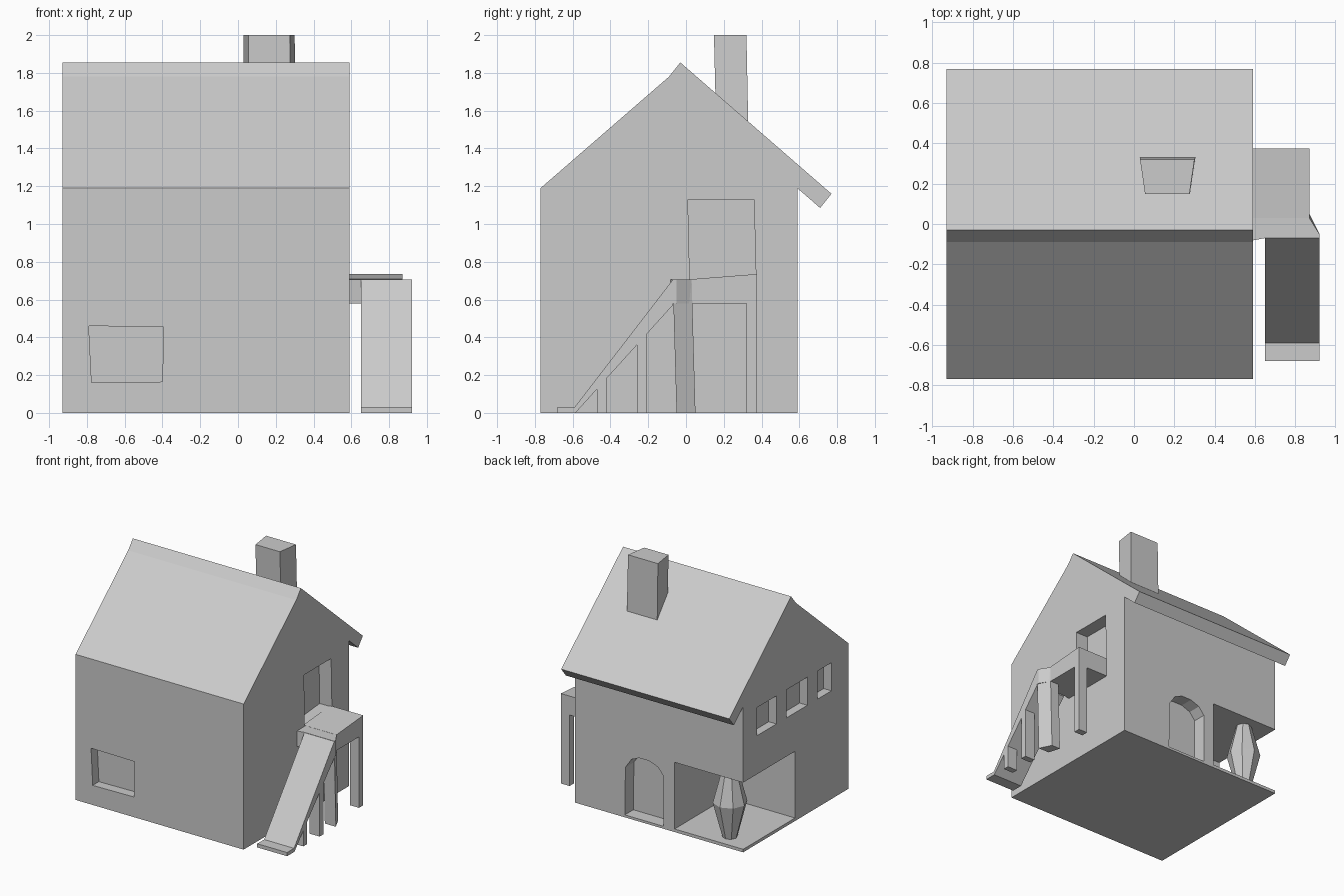
import bpy, bmesh, math

if "Cube" in bpy.data.objects:
    bpy.data.objects.remove(bpy.data.objects["Cube"])


def loft(name, a, b):
    """Closed solid between two rings of 3D points."""
    bm = bmesh.new()
    va = [bm.verts.new(p) for p in a]
    vb = [bm.verts.new(p) for p in b]
    n = len(a)
    bm.faces.new(va)
    bm.faces.new(vb[::-1])
    for i in range(n):
        j = (i + 1) % n
        bm.faces.new((va[j], va[i], vb[i], vb[j]))
    bmesh.ops.recalc_face_normals(bm, faces=bm.faces)
    me = bpy.data.meshes.new(name)
    bm.to_mesh(me)
    bm.free()
    ob = bpy.data.objects.new(name, me)
    bpy.context.collection.objects.link(ob)
    return ob


def prism_x(name, yz, x0, x1):
    return loft(name, [(x0, y, z) for y, z in yz], [(x1, y, z) for y, z in yz])


def prism_y(name, xz, y0, y1):
    return loft(name, [(x, y0, z) for x, z in xz], [(x, y1, z) for x, z in xz])


def prism_z(name, xy, z0, z1):
    return loft(name, [(x, y, z0) for x, y in xy], [(x, y, z1) for x, y in xy])


def box(name, x0, x1, y0, y1, z0, z1):
    return prism_z(name, [(x0, y0), (x1, y0), (x1, y1), (x0, y1)], z0, z1)


L, R, F, B = -0.93, 0.59, -0.77, 0.59

# gabled house body
house = prism_x("house_body", [(F, 0), (B, 0), (B, 1.19), (-0.09, 1.78), (F, 1.19)], L, R)

# openings: front window, landing door, porch, arched back door, left windows
arch = [(-0.21, 0.02), (0.14, 0.02), (0.135, 0.41), (0.08, 0.49), (0.01, 0.52),
        (-0.08, 0.52), (-0.16, 0.49), (-0.21, 0.43)]
cutters = [
    prism_y("cut_window", [(-0.775, 0.16), (-0.40, 0.165), (-0.395, 0.455), (-0.79, 0.46)],
            F - 0.1, F + 0.08),
    prism_x("cut_door", [(0.02, 0.70), (0.37, 0.73), (0.36, 1.13), (0.01, 1.13)],
            R - 0.11, R + 0.1),
    box("cut_porch", L - 0.1, -0.31, -0.08, B + 0.1, 0.025, 0.57),
    prism_y("cut_arch", arch, B - 0.11, B + 0.1),
]
for y0, y1 in ((0.16, 0.41), (-0.24, 0.03), (-0.55, -0.37)):
    cutters.append(box("cut_side_window", L - 0.1, L + 0.07, y0, y1, 0.885, 1.115))

bpy.context.view_layer.objects.active = house
for c in cutters:
    c.hide_render = True
    m = house.modifiers.new("cut", 'BOOLEAN')
    m.operation = 'DIFFERENCE'
    m.solver = 'EXACT'
    m.object = c
    bpy.ops.object.modifier_apply(modifier=m.name)
    bpy.data.objects.remove(c, do_unlink=True)

# overhanging back roof slab
prism_x("roof_slab", [(-0.09, 1.78), (-0.03, 1.855), (0.77, 1.16), (0.71, 1.085)], L, R)

# tapered chimney
loft("chimney",
     [(0.055, 0.16, 1.5), (0.28, 0.16, 1.5), (0.305, 0.33, 1.5), (0.03, 0.33, 1.5)],
     [(0.055, 0.148, 2.0), (0.275, 0.148, 2.0), (0.30, 0.32, 2.0), (0.03, 0.32, 2.0)])

# bulging porch pillar
def ring(r, z, n=8):
    return [(-0.72 + r * math.cos(2 * math.pi * i / n),
             0.46 + r * math.sin(2 * math.pi * i / n), z) for i in range(n)]

loft("pillar_lower", ring(0.055, 0.02), ring(0.13, 0.31))
loft("pillar_upper", ring(0.13, 0.31), ring(0.06, 0.575))

# landing outside the door
prism_x("landing", [(0.03, 0.58), (0.375, 0.58), (0.375, 0.735), (0.03, 0.708)], R - 0.02, 0.87)
prism_z("landing_front", [(R - 0.02, -0.085), (0.65, -0.07), (0.92, -0.07), (0.92, -0.05),
                          (0.87, 0.03), (R - 0.02, 0.03)], 0.58, 0.707)
box("landing_leg", 0.79, 0.87, 0.32, 0.375, 0, 0.6)

# angled post where ramp meets landing
loft("corner_post",
     [(0.82, -0.05, 0), (0.92, -0.05, 0), (0.87, 0.05, 0), (0.79, 0.05, 0)],
     [(0.82, -0.07, 0.70), (0.92, -0.07, 0.70), (0.87, 0.03, 0.70), (0.79, 0.03, 0.70)])

# stair ramp with its foot and posts
prism_x("stair_ramp", [(-0.68, 0), (-0.68, 0.03), (-0.59, 0.03), (-0.07, 0.705),
                       (-0.07, 0.57), (-0.585, 0)], 0.65, 0.92)
for y0 in (-0.26, -0.47):
    h = 0.57 + (y0 + 0.07) * 1.11
    prism_x("ramp_post", [(y0, 0), (y0 + 0.05, 0), (y0 + 0.05, h + 0.07), (y0, h + 0.02)], 0.83, 0.92)
